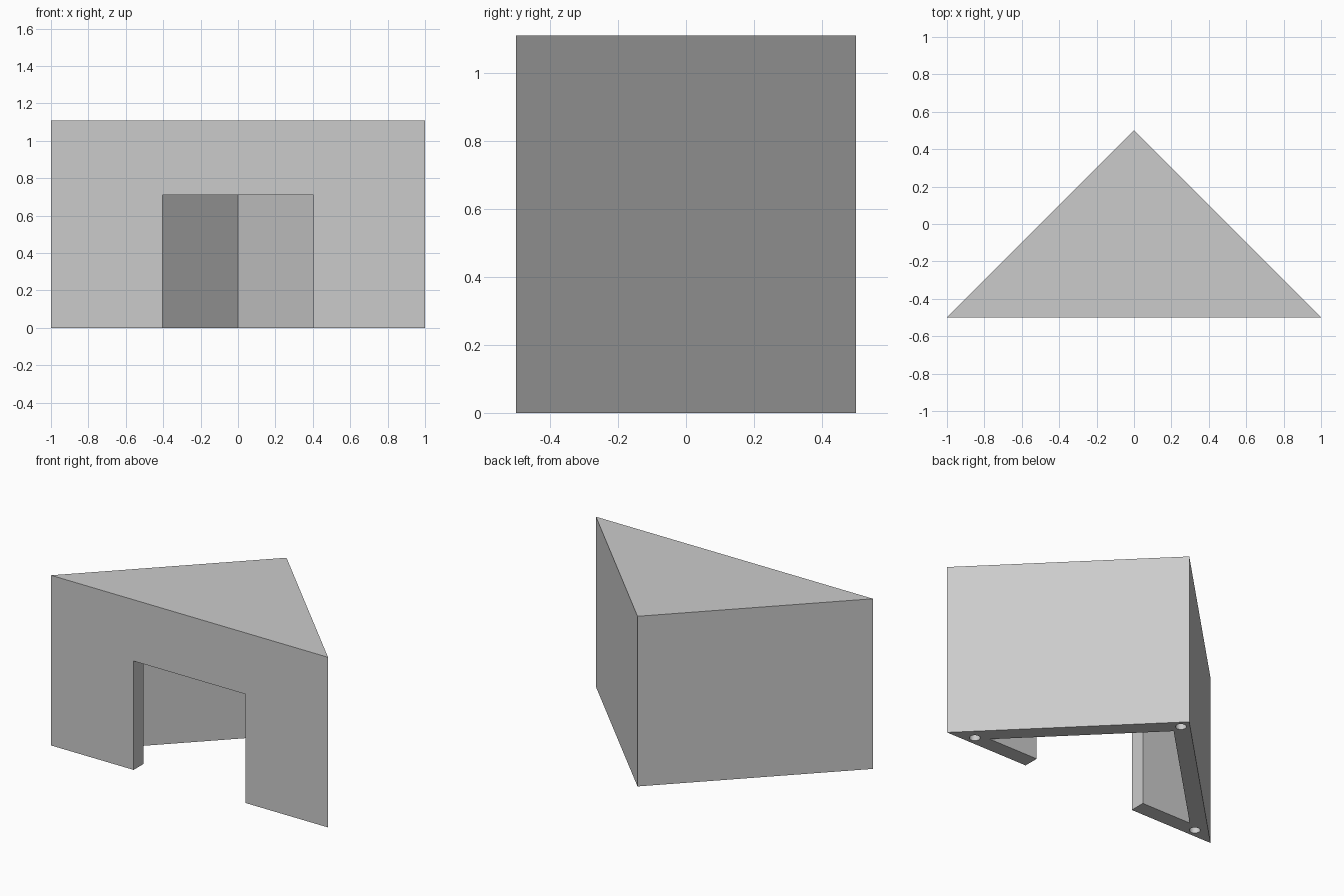
import bpy, bmesh
from math import sqrt

if "Cube" in bpy.data.objects:
    bpy.data.objects.remove(bpy.data.objects["Cube"])

HEIGHT, WALL, ROOF = 1.11, 0.1, 0.1
DOOR_HALF, DOOR_TOP = 0.403, 0.71


def prism(name, outline, z0, z1):
    """Extrude a flat outline (counter-clockwise) from z0 to z1."""
    bm = bmesh.new()
    face = bm.faces.new([bm.verts.new((x, y, z0)) for x, y in outline])
    top = bmesh.ops.extrude_face_region(bm, geom=[face])
    for v in top["geom"]:
        if isinstance(v, bmesh.types.BMVert):
            v.co.z = z1
    bmesh.ops.recalc_face_normals(bm, faces=bm.faces)
    mesh = bpy.data.meshes.new(name)
    bm.to_mesh(mesh)
    bm.free()
    obj = bpy.data.objects.new(name, mesh)
    bpy.context.collection.objects.link(obj)
    return obj


def cut(target, cutter):
    """Subtract the cutter, then remove it."""
    mod = target.modifiers.new("cut", "BOOLEAN")
    mod.operation, mod.solver, mod.object = "DIFFERENCE", "EXACT", cutter
    bpy.context.view_layer.objects.active = target
    bpy.ops.object.modifier_apply(modifier=mod.name)
    bpy.data.objects.remove(cutter)


# Triangular outer shell
shell = prism("triangular_shelter", [(-1, -0.5), (1, -0.5), (0, 0.5)], 0, HEIGHT)

# Hollow room, open at the bottom, with even wall thickness
apex = 0.5 - WALL * sqrt(2)
base = -0.5 + WALL
half = apex - base
cut(shell, prism("room_cutter", [(-half, base), (half, base), (0, apex)], -0.2, HEIGHT - ROOF))

# Front doorway
d = DOOR_HALF
cut(shell, prism("door_cutter", [(-d, -0.7), (d, -0.7), (d, base + 0.02), (-d, base + 0.02)],
                 -0.2, DOOR_TOP))

# Peg holes in the underside, one at each corner
for x, y in [(-0.835, -0.445), (0.835, -0.445), (0, 0.425)]:
    bpy.ops.mesh.primitive_cylinder_add(vertices=32, radius=0.032, depth=0.2, location=(x, y, 0))
    cut(shell, bpy.context.object)

# Flat walls, smooth hole sides
bpy.ops.object.select_all(action="DESELECT")
shell.select_set(True)
bpy.context.view_layer.objects.active = shell
bpy.ops.object.shade_smooth_by_angle()
